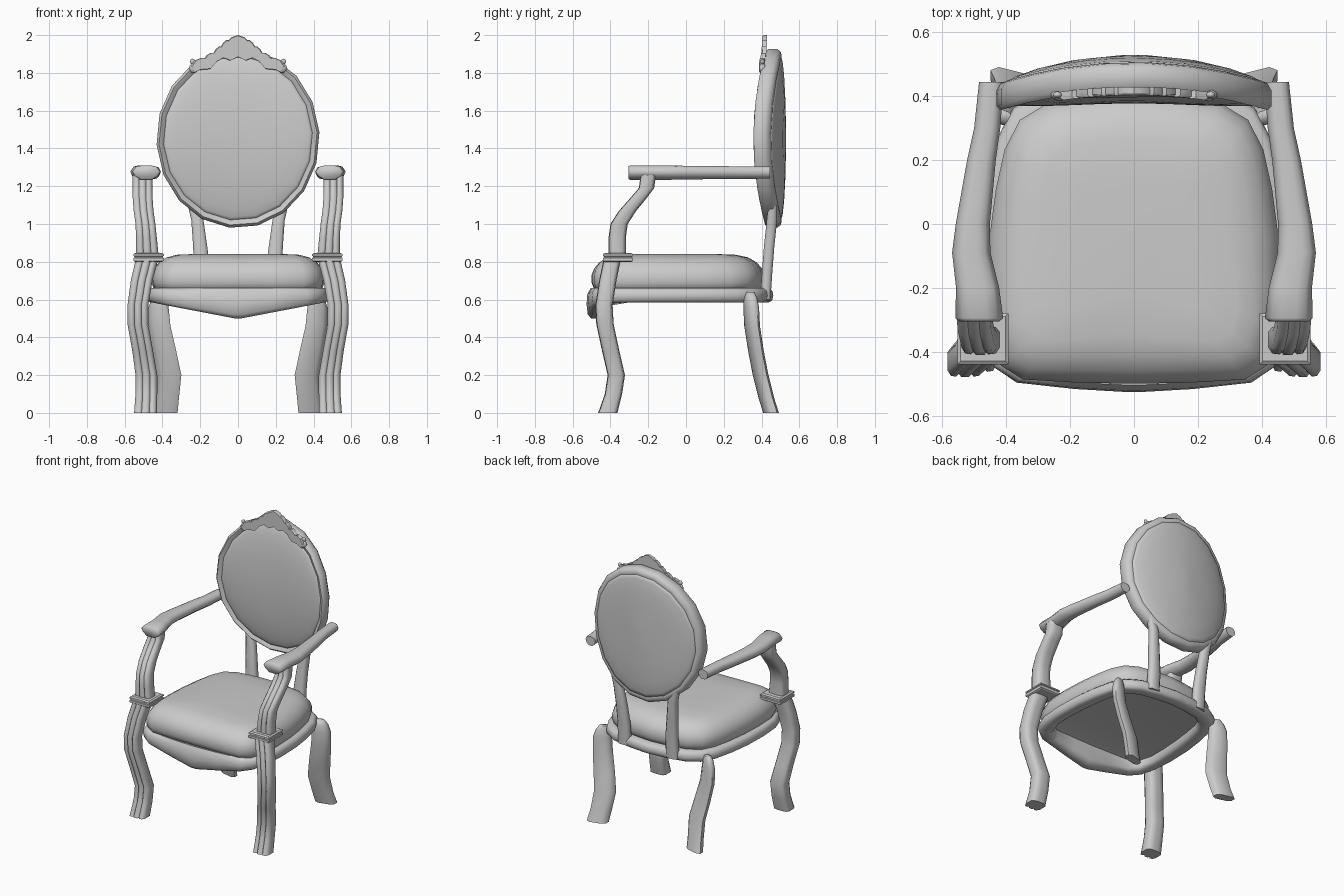
import bpy, bmesh, math
from mathutils import Vector

if "Cube" in bpy.data.objects:
    bpy.data.objects.remove(bpy.data.objects["Cube"], do_unlink=True)

grey = bpy.data.materials.new("plain_grey")
grey.use_nodes = True
grey.diffuse_color = (0.6, 0.6, 0.6, 1)
grey.node_tree.nodes["Principled BSDF"].inputs["Base Color"].default_value = grey.diffuse_color


def finish(name, bm, angle=40, mirror=False):
    bmesh.ops.recalc_face_normals(bm, faces=bm.faces)
    mesh = bpy.data.meshes.new(name)
    bm.to_mesh(mesh)
    bm.free()
    mesh.materials.append(grey)
    mesh.shade_smooth()
    mesh.set_sharp_from_angle(angle=math.radians(angle))
    obj = bpy.data.objects.new(name, mesh)
    bpy.context.collection.objects.link(obj)
    if mirror:
        obj.modifiers.new("Mirror", 'MIRROR').use_mirror_merge = False
    return obj


def loft(name, rings, closed=False, angle=40, mirror=False):
    """Skin equal-length rings; cap the ends, or join last ring to first."""
    bm = bmesh.new()
    loops = [[bm.verts.new(p) for p in ring] for ring in rings]
    pairs = list(zip(loops, loops[1:]))
    if closed:
        pairs.append((loops[-1], loops[0]))
    for a, b in pairs:
        for i in range(len(a)):
            j = (i + 1) % len(a)
            bm.faces.new((a[i], a[j], b[j], b[i]))
    if not closed:
        bm.faces.new(loops[0])
        bm.faces.new(loops[-1])
    return finish(name, bm, angle, mirror)


def post(name, section, path, **kw):
    """Upright limb: path rows are x, y, z, width, depth."""
    return loft(name, [[(x + u * w, y + v * d, z) for u, v in section]
                       for x, y, z, w, d in path], mirror=True, **kw)


def mirrored(half):
    return half + [(-u, v) for u, v in reversed(half)]


# Limbs: fluted front legs and arm supports, plain back legs and back posts
fluted = mirrored([(.1, -.5), (.17, -.38), (.25, -.48), (.4, -.45), (.5, -.25),
                   (.5, .3), (.4, .47), (.14, .52)])
post("front_leg", fluted, [
    (.49, -.415, 0, .12, .10), (.485, -.385, .1, .115, .09), (.485, -.37, .2, .115, .09),
    (.505, -.40, .33, .11, .09), (.53, -.43, .47, .11, .09), (.53, -.435, .57, .11, .09),
    (.51, -.415, .7, .115, .09), (.48, -.39, .82, .12, .09)], angle=65)
post("arm_support", fluted, [
    (.48, -.365, .83, .12, .09), (.485, -.365, .93, .11, .09), (.49, -.355, 1.0, .105, .09),
    (.50, -.31, 1.07, .105, .09), (.505, -.25, 1.14, .105, .085),
    (.505, -.21, 1.19, .105, .08), (.505, -.20, 1.26, .105, .08)], angle=65)

# Back legs lean their section outward, towards the rear corners
rounded = mirrored([(.3, -.5), (.5, -.25), (.5, .25), (.3, .5)])
post("back_leg", [(u, .8 * v + .4 * u) for u, v in rounded], [
    (.385, .45, 0, .13, .08), (.375, .425, .08, .125, .08), (.365, .395, .2, .13, .08),
    (.39, .37, .33, .125, .08), (.415, .35, .46, .115, .08), (.42, .345, .56, .105, .08),
    (.415, .34, .61, .085, .07), (.41, .34, .64, .055, .04)], angle=65)
post("back_post", rounded, [
    (.19, .42, .6, .09, .055), (.19, .43, .75, .085, .055), (.2, .44, .88, .075, .055),
    (.215, .455, 1.02, .065, .055), (.24, .46, 1.12, .06, .045)], angle=65)

# Collar between front leg and arm support, with a waist around its edge
square = [(.5, -.5), (.5, .5), (-.5, .5), (-.5, -.5)]
post("leg_collar", square, [(.473, -.36, z, s, s) for z, s in (
    (.80, .145), (.805, .16), (.82, .16), (.823, .15), (.828, .15), (.831, .16),
    (.84, .16), (.847, .14))], angle=25)

# Armrests: rounded section, swelling to the front
arm_section = mirrored([(.16, .5), (.36, .42), (.5, .08), (.42, -.22), (.2, -.5)])
arm_path = [(.485, -.305, .125, .066), (.485, -.295, .15, .076), (.49, -.2, .135, .076),
            (.51, -.09, .12, .076), (.505, 0, .107, .072), (.478, .2, .09, .068),
            (.46, .3, .082, .066), (.447, .445, .077, .064)]
loft("armrest", [[(x + u * w, y, 1.272 + v * h) for u, v in arm_section]
                 for x, y, w, h in arm_path], mirror=True, angle=65)

# Seat outline shared by cushion, rail and underside
outline = mirrored([(.02, -.502), (.18, -.498), (.36, -.485), (.43, -.44), (.465, -.34),
                    (.475, -.2), (.47, -.02), (.45, .13), (.42, .26), (.37, .355), (.28, .41),
                    (.15, .437), (.02, .45)])


def seat_ring(inset, z, shift=0):
    c = Vector((0, -.03))
    ring = []
    for p in outline:
        d = Vector(p) - c
        q = c + d * (1 - inset / d.length)
        ring.append((q.x, q.y + shift, z))
    return ring


loft("seat_cushion", [seat_ring(i, z, -.016) for i, z in (
    (.045, .65), (.03, .66), (.018, .69), (.018, .73), (.032, .765), (.06, .797),
    (.105, .823), (.17, .837), (.3, .842))], angle=60)
loft("seat_underside", [seat_ring(i, z) for i, z in ((.05, .655), (.07, .635), (.12, .645))],
     angle=50)

# Seat rail with a front apron that dips in the middle
rail = []
for inset, z in ((.01, .66), (-.008, .645), (-.012, .62), (-.006, .595), (.012, .585),
                 (.07, .585), (.09, .6), (.09, .65)):
    ring = []
    for x, y, _ in seat_ring(inset, z):
        drop = .088 * max(0, 1 - abs(x) / .46) if y < -.38 else 0
        ring.append((x, y - drop * .15, z - drop * (.66 - z) / .075))
    rail.append(ring)
loft("seat_rail", rail, closed=True, angle=60)

# Oval back: concentric rings, bowed forward at the sides
N = 18


def oval(scale, y):
    ring = []
    for i in range(N):
        a = math.tau * (i + .2) / N
        x, z = .432 * scale * math.cos(a), 1.453 + .475 * scale * math.sin(a)
        ring.append((x, y - .067 * (x / .43) ** 2, z))
    return ring


loft("back_frame", [oval(s, y) for s, y in (
    (.89, .44), (.92, .428), (.97, .42), (1, .436), (1, .485), (.97, .503), (.92, .507),
    (.88, .50))], closed=True, angle=60)
loft("back_front_cushion", [oval(s, y) for s, y in (
    (.93, .46), (.92, .432), (.88, .423), (.8, .412), (.65, .398), (.45, .386), (.25, .38),
    (.08, .378))], angle=70)
loft("back_rear_cushion", [oval(s, y) for s, y in (
    (.93, .46), (.92, .504), (.86, .512), (.7, .52), (.45, .526), (.08, .53))], angle=70)

# Carved crest: scalloped upper edge, curled ends
upper = [(0, 2.0), (.05, 1.983), (.09, 1.95), (.13, 1.915), (.18, 1.885), (.23, 1.865)]
lower = [(.25, 1.835), (.235, 1.80), (.205, 1.815), (.15, 1.82), (.115, 1.86), (.08, 1.88),
         (.04, 1.865), (0, 1.885)]
edge = []
for (x0, z0), (x1, z1) in zip(upper, upper[1:]):
    for t in (0, .3, .7):
        edge.append((x0 + (x1 - x0) * t, z0 + (z1 - z0) * t - (.01 if t == 0 and x0 else 0)))
half = edge + [upper[-1]] + lower
crest = half + [(-x, z) for x, z in reversed(half[1:-1])]
loft("crest", [[(x * s, y - .3 * x * x, 1.9 + (z - 1.9) * s) for x, z in crest]
               for y, s in ((.404, .96), (.41, 1), (.43, 1))], angle=30)

# Small curls at the crest ends
bm = bmesh.new()
for x, z, r in ((.235, 1.825, .026), (.205, 1.845, .018), (.24, 1.86, .015)):
    made = bmesh.ops.create_uvsphere(bm, u_segments=10, v_segments=6, radius=r)
    for v in made["verts"]:
        v.co = Vector((v.co.x + x, v.co.y * .7 + .405, v.co.z + z))
finish("crest_curl", bm, 60, mirror=True)
